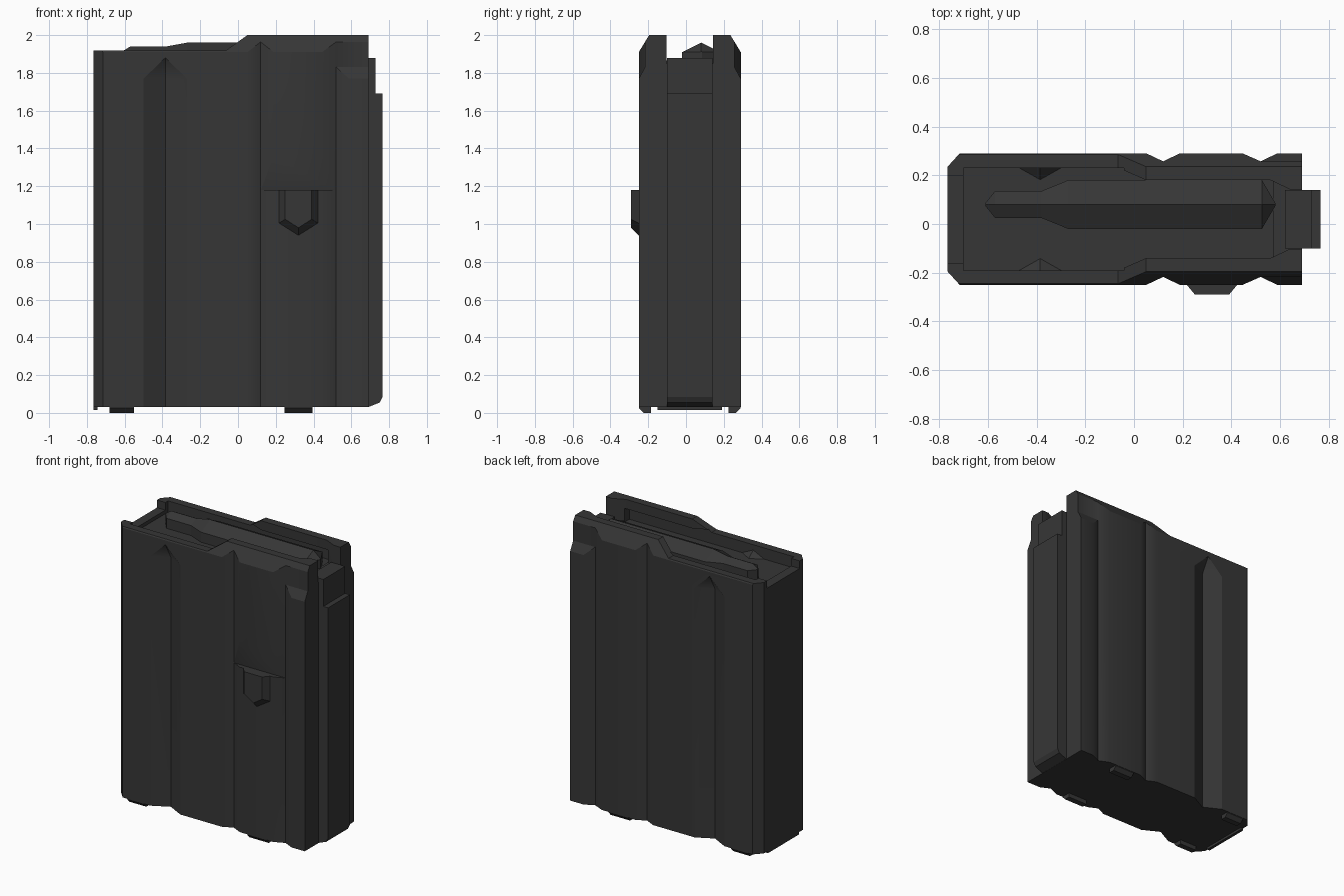
import bpy, bmesh, math
from mathutils import Vector

if "Cube" in bpy.data.objects:
    bpy.data.objects.remove(bpy.data.objects["Cube"])

MID = 0.02      # y of the body's centre plane

mat = bpy.data.materials.new("dark_grey_metal")
mat.use_nodes = True
COLOUR = (0.037, 0.037, 0.037, 1)
mat.diffuse_color = COLOUR
mat.node_tree.nodes["Principled BSDF"].inputs["Base Color"].default_value = COLOUR


def finish(name, bm):
    bmesh.ops.recalc_face_normals(bm, faces=bm.faces)
    me = bpy.data.meshes.new(name)
    bm.to_mesh(me)
    bm.free()
    me.materials.append(mat)
    ob = bpy.data.objects.new(name, me)
    bpy.context.collection.objects.link(ob)
    return ob


def loft(name, sections):
    """Skin a row of matching closed sections and cap both ends."""
    bm = bmesh.new()
    rings = [[bm.verts.new(p) for p in s] for s in sections]
    n = len(rings[0])
    for a, b in zip(rings, rings[1:]):
        for i in range(n):
            j = (i + 1) % n
            bm.faces.new((a[i], a[j], b[j], b[i]))
    bm.faces.new(rings[0])
    bm.faces.new(rings[-1])
    return finish(name, bm)


def prism(name, pts, axis, lo, hi):
    """Extrude a 2D outline along x, y or z."""
    def place(p, t):
        v = list(p)
        v.insert("xyz".index(axis), t)
        return v
    return loft(name, [[place(p, t) for p in pts] for t in (lo, hi)])


def box(name, x0, x1, y0, y1, z0, z1):
    return prism(name, [(x0, y0), (x1, y0), (x1, y1), (x0, y1)], "z", z0, z1)


def hull(name, pts):
    bm = bmesh.new()
    for p in pts:
        bm.verts.new(p)
    bmesh.ops.convex_hull(bm, input=bm.verts)
    return finish(name, bm)


def activate(ob):
    bpy.ops.object.select_all(action='DESELECT')
    ob.select_set(True)
    bpy.context.view_layer.objects.active = ob


def cut(ob, cutter):
    activate(ob)
    m = ob.modifiers.new("cut", 'BOOLEAN')
    m.operation, m.solver, m.object = 'DIFFERENCE', 'EXACT', cutter
    bpy.ops.object.modifier_apply(modifier=m.name)
    bpy.data.objects.remove(cutter)


# Box body with two shallow vertical grooves on each side
side = [(-0.765, 0.215), (-0.715, 0.27), (0.05, 0.27), (0.12, 0.237), (0.188, 0.27),
        (0.445, 0.27), (0.52, 0.237), (0.588, 0.27), (0.69, 0.27)]
outline = [(x, MID - h) for x, h in side] + [(x, MID + h) for x, h in reversed(side)]
body = prism("magazine_body", outline, "z", 0.03, 2.0)

# Lower rear rim, stepping up to the feed lips
cut(body, prism("rim_cutter", [(-1, 1.918), (-0.065, 1.918), (0.05, 2.0), (0.05, 2.2), (-1, 2.2)],
                "y", -1, 1))

for s in (-1, 1):
    def yz(pts):
        return [(MID + s * h, z) for h, z in pts]
    # Sloped outer edge of the lips
    cut(body, prism("lip_cutter", yz([(0.276, 1.90), (0.209, 2.01), (0.209, 2.1), (0.4, 2.1), (0.4, 1.90)]),
                    "x", -1, 1))
    # Recessed upper front corner
    cut(body, prism("corner_cutter", yz([(0.275, 1.76), (0.237, 1.83), (0.237, 2.1), (0.4, 2.1), (0.4, 1.76)]),
                    "x", 0.52, 1))
    # Deep pointed rib groove
    gx, y0, y1 = -0.385, MID + s * 0.21, MID + s * 0.30
    pts = [(gx, y1, 1.935)]
    for z in (-0.1, 1.77):
        pts += [(gx, y0, z), (gx - 0.172, y1, z), (gx + 0.172, y1, z)]
    cut(body, hull("rib_cutter", pts))

# Wedge-shaped catch notch on the front side
cut(body, prism("notch_cutter", [(MID - 0.27, 1.36), (MID - 0.238, 1.18), (-0.4, 1.18), (-0.4, 1.36)],
                "x", 0.12, 0.52))

# Cavity, feed opening between the lips, and rear wall notch
cut(body, box("cavity_cutter", -0.70, 0.57, MID - 0.21, MID + 0.21, 1.84, 1.935))
lip = [(-0.70, 0.21), (-0.065, 0.21), (0.05, 0.16), (0.56, 0.16), (0.64, 0.122), (0.8, 0.122)]
cut(body, prism("opening_cutter",
                [(x, MID - h) for x, h in lip] + [(x, MID + h) for x, h in reversed(lip)],
                "z", 1.85, 2.2))
cut(body, box("rear_cutter", -0.9, -0.69, MID - 0.18, MID + 0.18, 1.865, 2.2))

# Inner bulges where the rib grooves end
for s, label in ((-1, "front"), (1, "back")):
    y = MID + s * 0.215
    hull("rib_bulge_" + label, [(-0.5, y, 1.83), (-0.27, y, 1.83), (-0.385, MID + s * 0.15, 1.83),
                                (-0.385, y, 1.885)])

# Narrow spine rail with a stepped top and sloped foot
prism("spine_rail", [(0.62, 0.031), (0.69, 0.031), (0.75, 0.055), (0.765, 0.085), (0.765, 1.69),
                     (0.728, 1.69), (0.728, 1.878), (0.62, 1.878)], "y", MID - 0.12, MID + 0.12)

# Faceted top round: x, half width, ridge height
stations = [(-0.61, 0.006, 1.915), (-0.57, 0.055, 1.94), (-0.38, 0.055, 1.94), (-0.27, 0.10, 1.96),
            (0.525, 0.10, 1.96), (0.58, 0.006, 1.915)]
CY = 0.08
loft("top_round", [[(x, CY - w, 1.83), (x, CY - w, 1.91), (x, CY, zt), (x, CY + w, 1.91), (x, CY + w, 1.83)]
                   for x, w, zt in stations])


# Pointed catch block on the front side
def shield(y, w, shoulder, tip):
    c = 0.32
    return [(c - w, y, 1.18), (c - w, y, shoulder), (c, y, tip), (c + w, y, shoulder), (c + w, y, 1.18)]


loft("catch_block", [shield(-0.235, 0.103, 1.005, 0.94), shield(-0.25, 0.103, 1.005, 0.94),
                     shield(-0.29, 0.07, 1.025, 0.98)])

# Floor tabs on both sides, and the rear floor lug
for s, label in ((-1, "front"), (1, "back")):
    for x0, x1, where in ((-0.68, -0.55, "rear"), (0.245, 0.395, "fore")):
        prism("floor_tab_%s_%s" % (where, label),
              [(MID + s * h, z) for h, z in ((0.268, 0.04), (0.268, 0.025), (0.245, 0.0), (0.205, 0.0), (0.205, 0.04))],
              "x", x0, x1)
box("floor_lug", -0.765, -0.745, MID - 0.17, MID + 0.17, 0.014, 0.04)

# Soft shading on the shallow body grooves only
activate(body)
bpy.ops.object.shade_smooth_by_angle(angle=math.radians(26))
wn = body.modifiers.new("weighted_normals", 'WEIGHTED_NORMAL')
wn.keep_sharp = True
